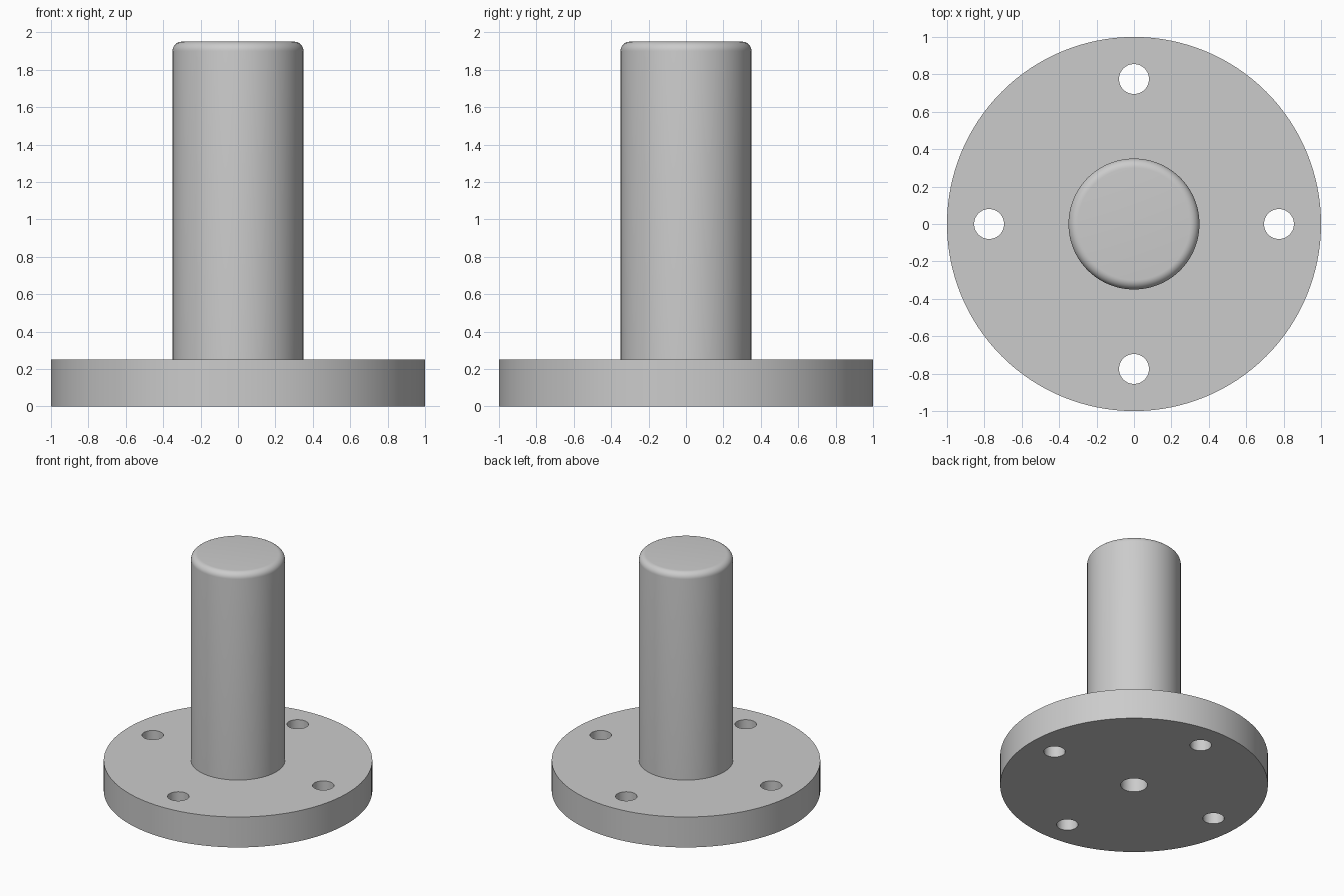
import bpy, bmesh
from math import sin, cos, pi, radians

if "Cube" in bpy.data.objects:
    bpy.data.objects.remove(bpy.data.objects["Cube"])

SEG = 128


def lathe(name, profile):
    """Revolve an (r, z) profile around z; r = 0 ends become poles."""
    bm = bmesh.new()
    verts = [bm.verts.new((r, 0, z)) for r, z in profile]
    edges = [bm.edges.new(pair) for pair in zip(verts, verts[1:])]
    bmesh.ops.spin(bm, geom=verts + edges, cent=(0, 0, 0), axis=(0, 0, 1),
                   angle=2 * pi, steps=SEG, use_merge=False)
    bmesh.ops.remove_doubles(bm, verts=bm.verts, dist=1e-4)
    bmesh.ops.recalc_face_normals(bm, faces=bm.faces)
    mesh = bpy.data.meshes.new(name)
    bm.to_mesh(mesh)
    bm.free()
    obj = bpy.data.objects.new(name, mesh)
    bpy.context.collection.objects.link(obj)
    return obj


# Flange and pin in one profile: blind bore, flange, shaft, rounded top
fillet = [(0.30 + 0.05 * cos(a), 1.90 + 0.05 * sin(a))
          for a in (i * pi / 16 for i in range(9))]
body = lathe("flanged_pin",
             [(0, 0.70), (0.10, 0.70), (0.10, 0), (1, 0), (1, 0.25), (0.35, 0.25)]
             + fillet + [(0, 1.95)])

# Four bolt holes through the flange
bm = bmesh.new()
for i in range(4):
    a = i * pi / 2
    ring = bmesh.ops.create_cone(bm, cap_ends=True, segments=48,
                                 radius1=0.08, radius2=0.08, depth=0.6)
    bmesh.ops.translate(bm, verts=ring["verts"],
                        vec=(0.775 * cos(a), 0.775 * sin(a), 0.125))
mesh = bpy.data.meshes.new("bolt_hole_cutter")
bm.to_mesh(mesh)
bm.free()
cutter = bpy.data.objects.new("bolt_hole_cutter", mesh)
bpy.context.collection.objects.link(cutter)
cutter.hide_render = True

mod = body.modifiers.new("bolt_holes", "BOOLEAN")
mod.operation = "DIFFERENCE"
mod.solver = "EXACT"
mod.object = cutter

# Apply the cut, drop the cutter, smooth the round walls
bpy.context.view_layer.objects.active = body
body.select_set(True)
bpy.ops.object.modifier_apply(modifier=mod.name)
bpy.data.objects.remove(cutter)
bpy.ops.object.shade_smooth_by_angle(angle=radians(30))
